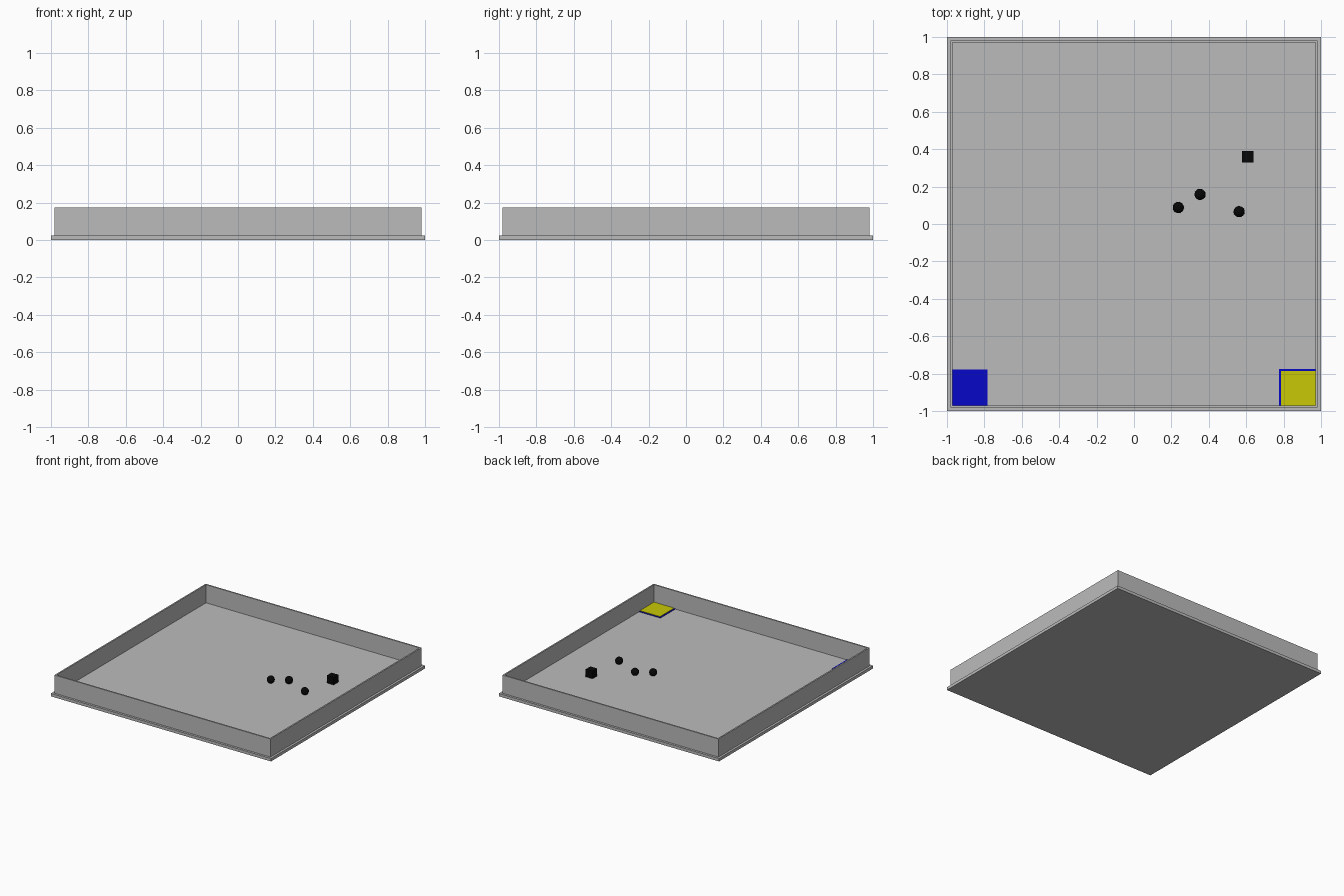
import bpy
import bmesh
from mathutils import Matrix, Vector

cube = bpy.data.objects.get("Cube")
if cube:
    bpy.data.objects.remove(cube, do_unlink=True)


def material(name, rgb):
    m = bpy.data.materials.new(name)
    m.use_nodes = True
    m.diffuse_color = (*rgb, 1)
    m.node_tree.nodes["Principled BSDF"].inputs["Base Color"].default_value = (*rgb, 1)
    return m


GREY = material("light grey", (0.5, 0.5, 0.5))
YELLOW = material("yellow", (0.58, 0.58, 0.002))
BLUE = material("blue", (0.002, 0.002, 0.58))
BLACK = material("black", (0.002, 0.002, 0.002))


def add_object(name, bm, mat):
    mesh = bpy.data.meshes.new(name)
    bm.to_mesh(mesh)
    bm.free()
    mesh.materials.append(mat)
    ob = bpy.data.objects.new(name, mesh)
    bpy.context.collection.objects.link(ob)
    return ob


def box(name, low, high, mat):
    """Axis-aligned box between two corners."""
    low, high = Vector(low), Vector(high)
    bm = bmesh.new()
    bmesh.ops.create_cube(bm, size=1, matrix=Matrix.Translation((low + high) / 2)
                          @ Matrix.Diagonal((*(high - low), 1)))
    return add_object(name, bm, mat)


def ball(name, x, y, radius, mat):
    """Faceted ball resting on the floor."""
    bm = bmesh.new()
    bmesh.ops.create_uvsphere(bm, u_segments=16, v_segments=10, radius=radius,
                              matrix=Matrix.Translation((x, y, FLOOR + radius)))
    return add_object(name, bm, mat)


FLOOR, RIM = 0.024, 0.173
OUTER, INNER = 0.982, 0.97

# Base slab
box("base", (-1, -1, 0), (1, 1, FLOOR), GREY)

# Thin perimeter wall, mitred as one ring
bm = bmesh.new()
rings = [[bm.verts.new((sx * r, sy * r, z))
          for sx, sy in ((-1, -1), (1, -1), (1, 1), (-1, 1))]
         for r, z in ((OUTER, FLOOR), (OUTER, RIM), (INNER, RIM), (INNER, FLOOR))]
for a, b in zip(rings, rings[1:] + rings[:1]):
    for i in range(4):
        j = (i + 1) % 4
        bm.faces.new((a[i], a[j], b[j], b[i]))
bmesh.ops.recalc_face_normals(bm, faces=bm.faces)
add_object("perimeter_wall", bm, GREY)

# Corner pads on the floor
box("right_corner_pad", (-INNER, -INNER, FLOOR), (-0.783, -0.779, FLOOR + 0.003), BLUE)
box("left_corner_pad_border", (0.776, -INNER, FLOOR), (INNER, -0.776, FLOOR + 0.003), BLUE)
box("left_corner_pad", (0.787, -INNER, FLOOR), (INNER, -0.787, FLOOR + 0.006), YELLOW)

# Loose objects on the floor
for i, (x, y) in enumerate(((0.237, 0.088), (0.353, 0.158), (0.562, 0.066)), 1):
    ball(f"ball_{i}", x, y, 0.03, BLACK)
box("block", (0.577, 0.329, FLOOR), (0.639, 0.389, FLOOR + 0.062), BLACK)
